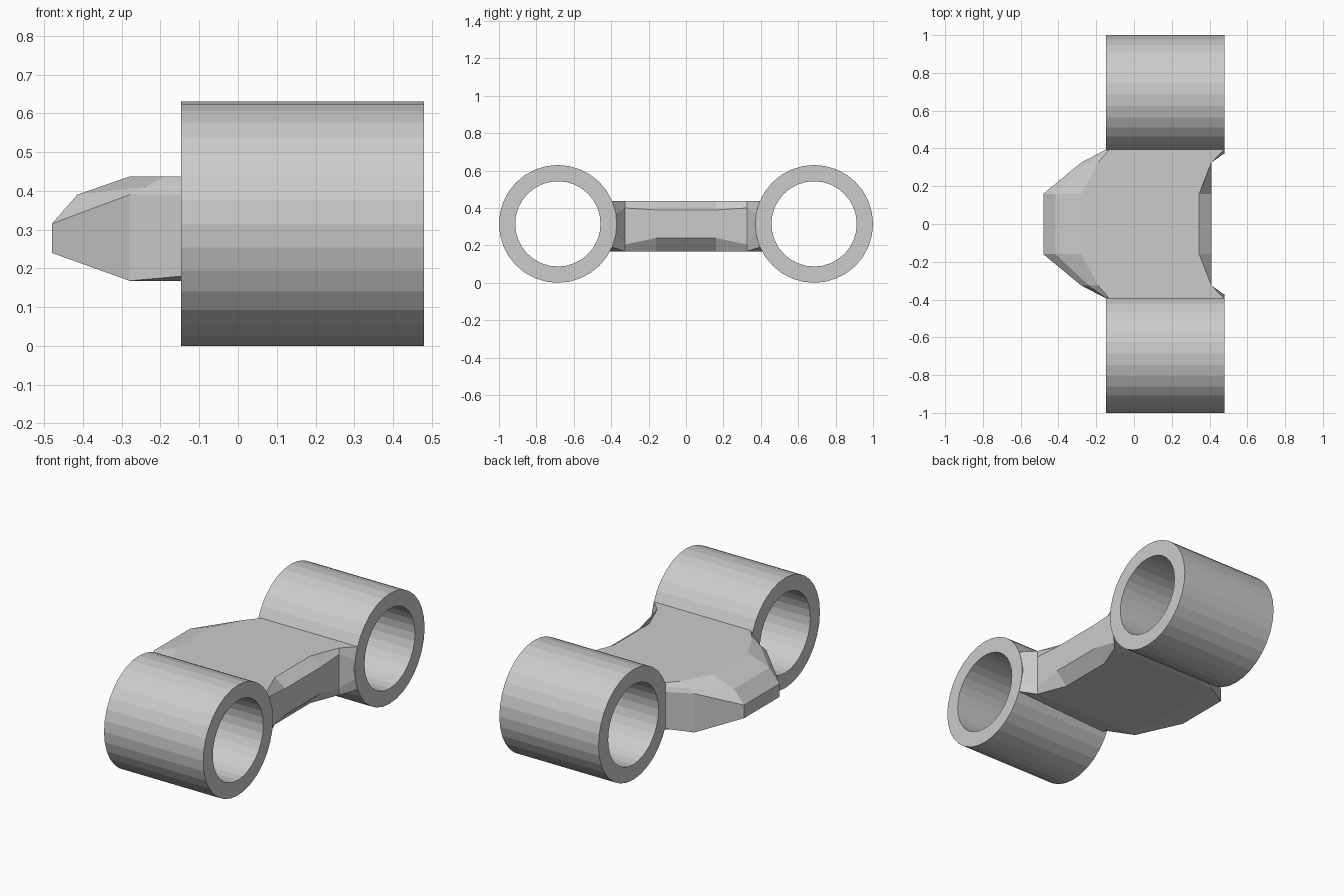
import bpy, bmesh, math

if "Cube" in bpy.data.objects:
    bpy.data.objects.remove(bpy.data.objects["Cube"])


def finish(name, bm):
    bmesh.ops.remove_doubles(bm, verts=bm.verts, dist=0.0005)
    bmesh.ops.recalc_face_normals(bm, faces=bm.faces)
    mesh = bpy.data.meshes.new(name)
    bm.to_mesh(mesh)
    bm.free()
    obj = bpy.data.objects.new(name, mesh)
    bpy.context.collection.objects.link(obj)
    return obj


def tube(name, y, z=0.315, x0=-0.147, x1=0.48, outer=0.315, inner=0.228, n=32):
    bm = bmesh.new()
    rings = []
    for x, r in ((x0, outer), (x1, outer), (x1, inner), (x0, inner)):
        rings.append([bm.verts.new((x, y + r * math.cos(2 * math.pi * i / n),
                                    z + r * math.sin(2 * math.pi * i / n)))
                      for i in range(n)])
    for a, b in zip(rings, rings[1:] + rings[:1]):
        for i in range(n):
            j = (i + 1) % n
            bm.faces.new((a[i], a[j], b[j], b[i]))
    return finish(name, bm)


# Pair of open sleeves
tube("left_sleeve", 0.685)
tube("right_sleeve", -0.685)

# Bridge cross-sections from the middle outwards, points (x, y, z)
lo, hi = 0.168, 0.437
middle = [(-.28, .16, lo), (-.48, .16, .24), (-.48, .16, .315), (-.415, .16, .39),
          (-.28, .16, hi), (.345, .16, hi), (.41, .16, .39), (.41, .16, .24),
          (.345, .16, lo)]
shoulder = [(-.22, .325, lo), (-.28, .325, lo), (-.28, .325, .39), (-.24, .325, .41),
            (-.19, .325, hi), (.41, .325, hi), (.41, .325, .40), (.41, .325, .205),
            (.41, .325, lo)]
joint = [(-.12, .395, lo), (-.146, .395, .18), (-.146, .395, .39), (-.146, .395, .42),
         (-.13, .395, hi), (.479, .395, hi), (.479, .375, .37), (.479, .375, .26),
         (.479, .395, .19)]
buried = [(x, .42, z) for x, y, z in joint]

# Bridge lofted through the mirrored sections
half = [middle, shoulder, joint, buried]
sections = [[(x, -y, z) for x, y, z in s] for s in reversed(half)] + half
bm = bmesh.new()
rings = [[bm.verts.new(p) for p in s] for s in sections]
for a, b in zip(rings, rings[1:]):
    for i in range(len(a)):
        j = (i + 1) % len(a)
        bm.faces.new((a[i], a[j], b[j], b[i]))
bm.faces.new(rings[0])
bm.faces.new(rings[-1])
finish("bridge", bm)
